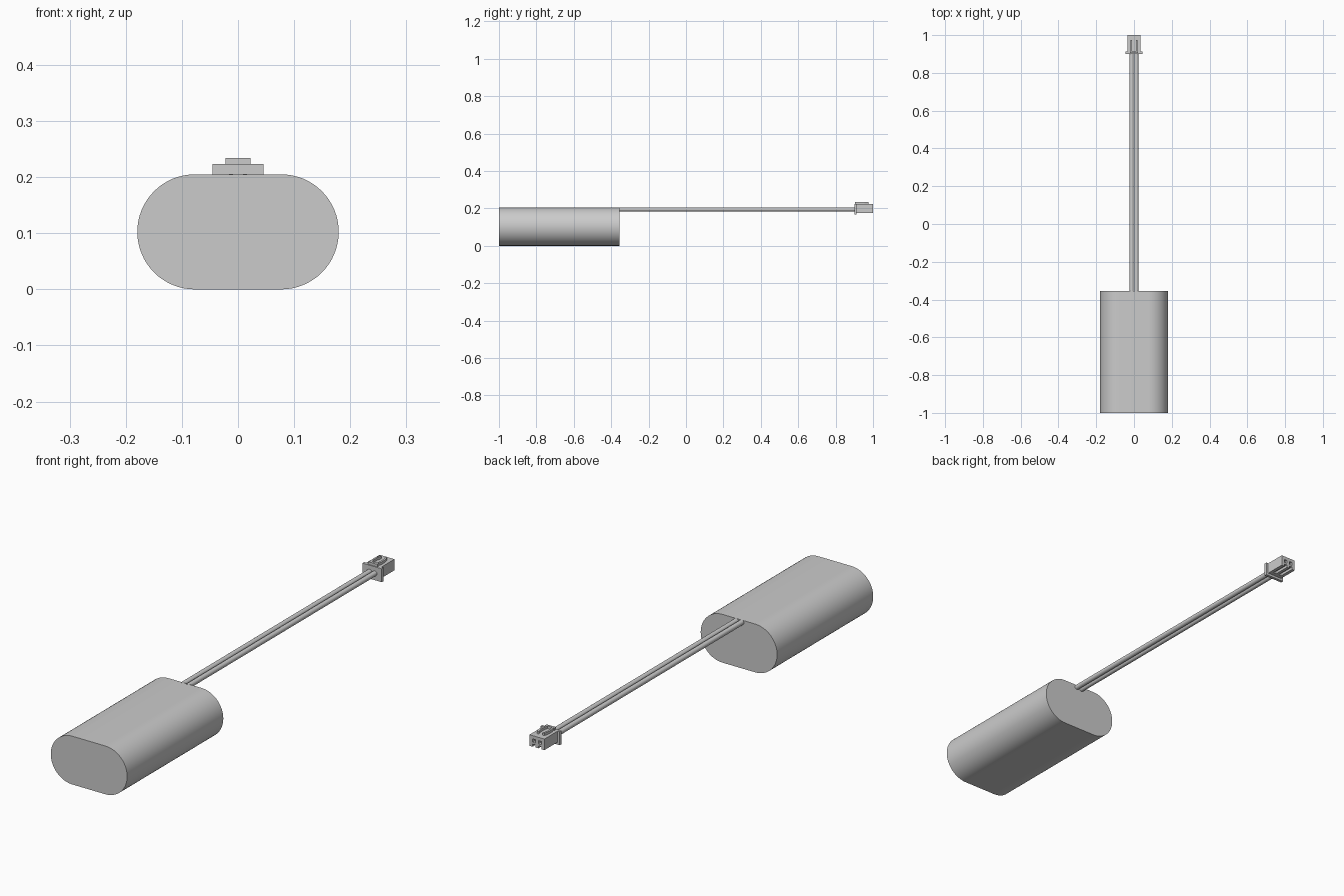
import bpy, bmesh, math

cube = bpy.data.objects.get("Cube")
if cube:
    bpy.data.objects.remove(cube, do_unlink=True)

grey = bpy.data.materials.new("plain grey")
grey.use_nodes = True
COLOUR = (0.6, 0.6, 0.6, 1)
grey.diffuse_color = COLOUR
for node in grey.node_tree.nodes:
    if node.type == 'BSDF_PRINCIPLED':
        node.inputs["Base Color"].default_value = COLOUR


def prism(name, points, offset, smooth=False):
    """Extrude a closed outline of 3D points along an offset."""
    bm = bmesh.new()
    face = bm.faces.new([bm.verts.new(p) for p in points])
    top = bmesh.ops.extrude_face_region(bm, geom=[face])["geom"]
    bmesh.ops.translate(bm, vec=offset, verts=[v for v in top if isinstance(v, bmesh.types.BMVert)])
    bmesh.ops.recalc_face_normals(bm, faces=bm.faces)
    mesh = bpy.data.meshes.new(name)
    bm.to_mesh(mesh)
    bm.free()
    mesh.materials.append(grey)
    obj = bpy.data.objects.new(name, mesh)
    bpy.context.collection.objects.link(obj)
    if smooth:
        bpy.ops.object.select_all(action='DESELECT')
        obj.select_set(True)
        bpy.context.view_layer.objects.active = obj
        bpy.ops.object.shade_smooth_by_angle(angle=math.radians(30))
    return obj


def box(name, x, y, z):
    outline = [(x[0], y[0], z[0]), (x[1], y[0], z[0]), (x[1], y[0], z[1]), (x[0], y[0], z[1])]
    return prism(name, outline, (0, y[1] - y[0], 0))


def arc(cx, cz, r, y, start, end, steps):
    angles = [math.radians(start + (end - start) * i / steps) for i in range(steps + 1)]
    return [(cx + r * math.cos(a), y, cz + r * math.sin(a)) for a in angles]


def cut(target, cutter):
    mod = target.modifiers.new("cut", 'BOOLEAN')
    mod.operation = 'DIFFERENCE'
    mod.solver = 'EXACT'
    mod.object = cutter
    cutter.hide_render = True
    bpy.context.view_layer.objects.active = target
    bpy.ops.object.modifier_apply(modifier=mod.name)
    bpy.data.objects.remove(cutter, do_unlink=True)


# Battery pack with rounded sides
R = 0.1025
FLAT = 0.077
outline = arc(FLAT, R, R, -1, -90, 90, 32) + arc(-FLAT, R, R, -1, 90, 270, 32)
prism("battery_pack", outline, (0, 0.645, 0), smooth=True)

# Connector housing and its rear flange
housing = box("connector_housing", (-0.035, 0.035), (0.908, 1.0), (0.176, 0.223))
box("connector_flange", (-0.045, 0.045), (0.9, 0.912), (0.166, 0.223))
box("latch_bar", (-0.022, 0.022), (0.904, 0.914), (0.222, 0.234))

for side, label in ((1, "left"), (-1, "right")):
    x = side * 0.0135
    # Wire
    wire = arc(side * 0.0125, 0.195, 0.0108, -0.36, 0, 345, 23)
    prism(label + "_wire", wire, (0, 1.265, 0), smooth=True)
    # Pin socket and open slot underneath
    cut(housing, box("socket_cutter", (x - 0.007, x + 0.007), (0.94, 1.1), (0.195, 0.209)))
    cut(housing, box("slot_cutter", (x - 0.007, x + 0.007), (0.93, 1.1), (0.16, 0.187)))
    # Bowed latch rib on top
    path = [(0.009, 0.91), (0.014, 0.93), (0.014, 0.955), (0.009, 0.975)]
    inner = [(side * px, py, 0.222) for px, py in path]
    outer = [(side * (px + 0.008), py, 0.222) for px, py in reversed(path)]
    prism(label + "_latch_rib", inner + outer, (0, 0, 0.012))
